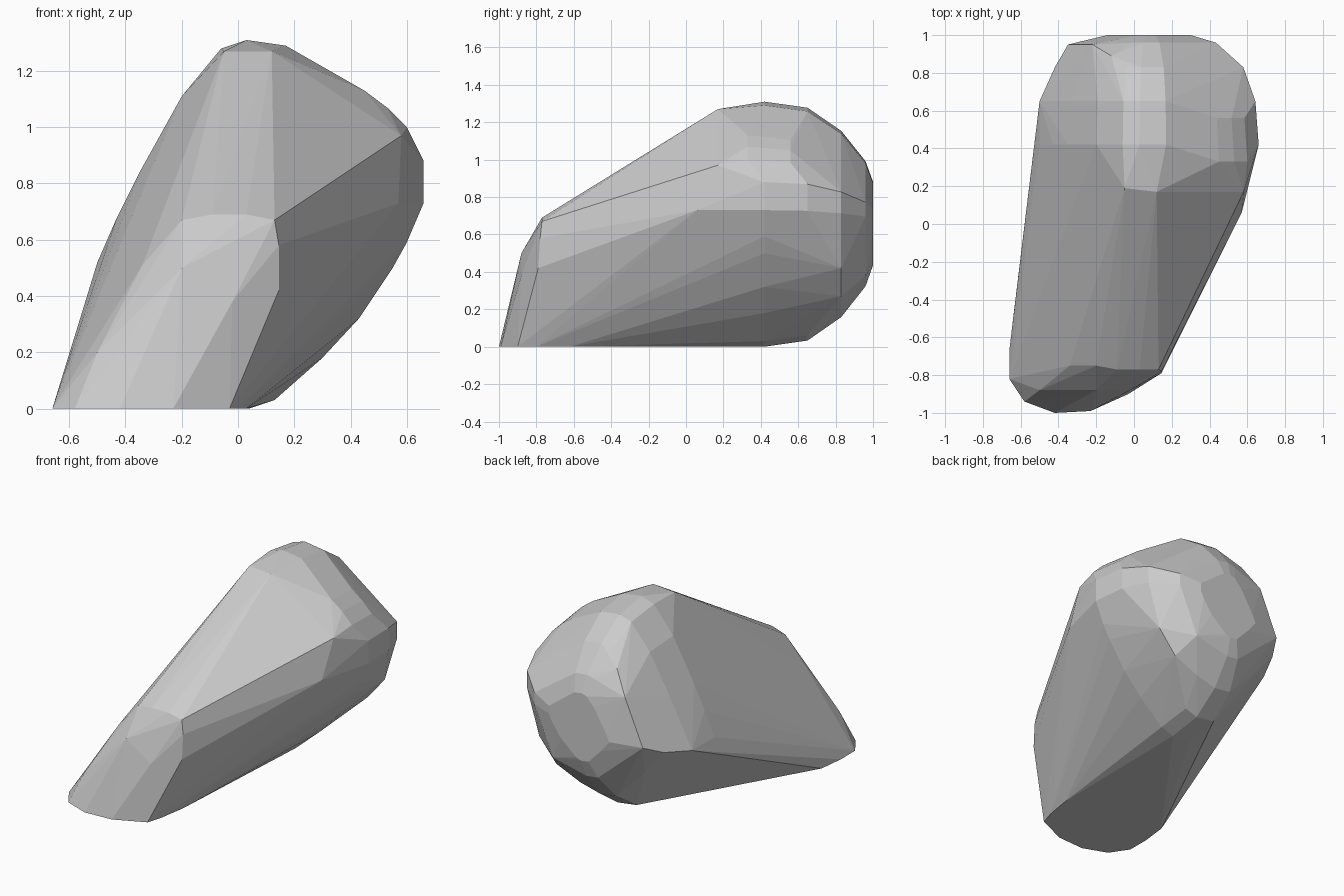
import bpy, bmesh, math

# Boulder: a rounded rear mass tapering forward to a low nose, wrapped as one faceted skin
rear_outline = [(0.03, 1.31), (0.17, 1.29), (0.45, 1.13), (0.53, 1.07), (0.60, 1.0),
                (0.66, 0.88), (0.66, 0.73), (0.60, 0.59), (0.55, 0.50), (0.43, 0.32),
                (0.30, 0.18), (0.13, 0.03), (0.04, 0.0), (-0.10, 0.02), (-0.34, 0.30),
                (-0.50, 0.52), (-0.43, 0.68), (-0.35, 0.84), (-0.20, 1.11), (-0.06, 1.28)]
centre_x, centre_z = 0.08, 0.66

# Rear sections: y, width scale, height scale; the upper right shoulder leans forward
sections = [(0.42, 1, 1), (0.65, 0.97, 0.95), (0.83, 0.86, 0.76),
            (0.96, 0.61, 0.51), (1.0, 0.38, 0.34)]
points = []
for y, sx, sz in sections:
    for x, z in rear_outline:
        lean = 0.09 if x > 0.3 and z > 0.95 else 0
        points.append((centre_x + (x - centre_x) * sx, y - lean,
                       centre_z + (z - centre_z) * sz))

# Shoulders of the rear mass
points += [(-0.05, 0.19, 1.27), (0.12, 0.17, 1.27), (0.58, 0.17, 0.97),
           (0.57, 0.06, 0.73), (-0.50, 0.65, 0.52), (-0.35, 0.95, 0.61),
           (-0.22, 0.95, 0.91), (-0.12, 0.89, 1.05),
           (0.19, 0.83, 0.195), (0.365, 0.83, 0.27), (0.49, 0.83, 0.42),
           (0.30, 0.96, 0.38)]

# Nose foot, flat on the ground
points += [(x, y, 0) for x, y in [(-0.64, -0.50), (-0.66, -0.67), (-0.66, -0.82),
                                  (-0.58, -0.94), (-0.42, -1.0), (-0.23, -0.99),
                                  (-0.03, -0.90), (0.0, -0.80), (0.03, -0.62)]]

# Nose crown and flanks
points += [(-0.20, -0.75, 0.67), (-0.09, -0.77, 0.69), (0.03, -0.77, 0.69),
           (0.13, -0.77, 0.67), (0.145, -0.78, 0.58), (0.145, -0.79, 0.42),
           (-0.34, -0.75, 0.51), (-0.50, -0.88, 0.20), (-0.20, -0.88, 0.50),
           (-0.02, -0.88, 0.38)]

bm = bmesh.new()
for p in points:
    bm.verts.new(p)
bmesh.ops.convex_hull(bm, input=bm.verts)
loose = [v for v in bm.verts if not v.link_faces]
bmesh.ops.delete(bm, geom=loose, context='VERTS')
bmesh.ops.dissolve_limit(bm, angle_limit=math.radians(2),
                         verts=bm.verts, edges=bm.edges)
bmesh.ops.recalc_face_normals(bm, faces=bm.faces)

mesh = bpy.data.meshes.new("boulder")
bm.to_mesh(mesh)
bm.free()
bpy.context.collection.objects.link(bpy.data.objects.new("boulder", mesh))
